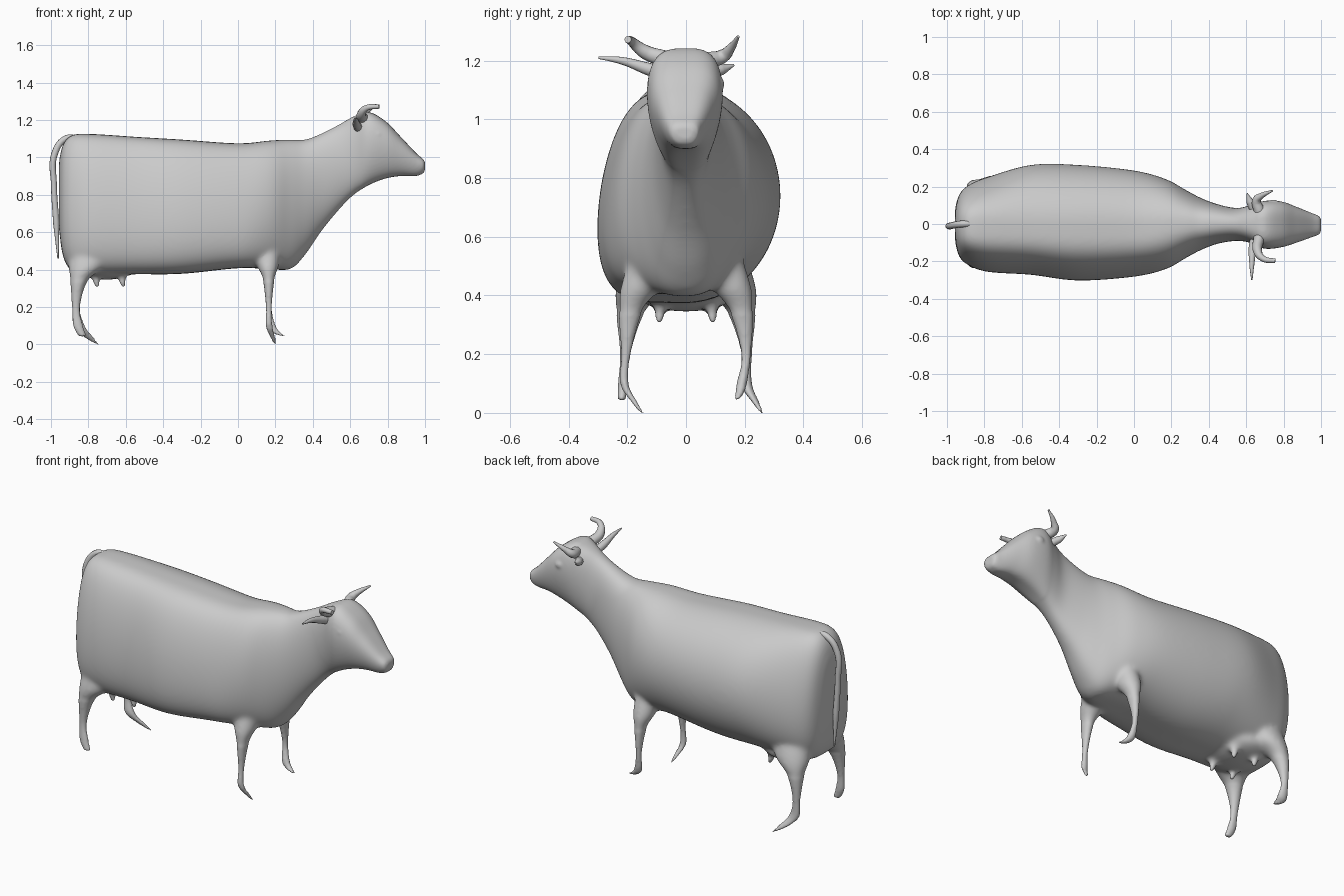
import bpy, bmesh, math
from mathutils import Matrix

if "Cube" in bpy.data.objects:
    bpy.data.objects.remove(bpy.data.objects["Cube"])


def smoothstep(a, b, v):
    t = min(1, max(0, (v - a) / (b - a)))
    return t * t * (3 - 2 * t)


def resample(rows, n=6):
    """Smooth interpolation between control stations."""
    out = []
    for i in range(len(rows) - 1):
        p0, p1, p2 = rows[max(i - 1, 0)], rows[i], rows[i + 1]
        p3 = rows[min(i + 2, len(rows) - 1)]
        for k in range(n):
            t = k / n
            out.append([0.5 * (2 * b + (c - a) * t + (2 * a - 5 * b + 4 * c - d) * t ** 2
                               + (3 * b - a - 3 * c + d) * t ** 3)
                        for a, b, c, d in zip(p0, p1, p2, p3)])
    return out + [list(rows[-1])]


def loft(bm, rings):
    """Skin a list of closed rings and cap both ends."""
    part = bmesh.new()
    vr = [[part.verts.new(p) for p in r] for r in rings]
    n = len(vr[0])
    for a, b in zip(vr, vr[1:]):
        for i in range(n):
            part.faces.new((a[i], a[(i + 1) % n], b[(i + 1) % n], b[i]))
    part.faces.new(vr[0])
    part.faces.new(vr[-1])
    bmesh.ops.recalc_face_normals(part, faces=part.faces)
    me = bpy.data.meshes.new("part")
    part.to_mesh(me)
    part.free()
    bm.from_mesh(me)
    bpy.data.meshes.remove(me)


def torso_ring(x, zb, zt, yp, yn, n=64):
    """Cross-section: bulging +y flank, sloping slab-like -y flank, squarer head."""
    neck, head = smoothstep(0, 0.35, x), smoothstep(0.5, 0.7, x)
    rear = 1 - smoothstep(-.9, -.5, x)
    pts = []
    for i in range(n):
        a = 2 * math.pi * i / n
        c, s = math.cos(a), math.sin(a)
        if c >= 0:
            w, e, lean = yp, 1.0 - 0.25 * rear - 0.2 * neck, 0.14 * rear
        else:
            e0 = 0.5 if s > 0 else 0.42
            w, e, lean = -yn, e0 + (0.8 - e0) * neck, 0.15 * (1 - neck)
        e += (0.6 - e) * head
        lean += (-0.14 - lean) * head
        pts.append((x, w * abs(c) ** e * (1 - lean * s), (zb + zt) / 2 + (zt - zb) / 2 * s))
    return pts


def leg(bm, rows, n=20):
    rings = []
    for x, y, z, rx, ry in resample(rows):
        rings.append([(x + rx * math.cos(2 * math.pi * i / n),
                       y + ry * math.sin(2 * math.pi * i / n), z) for i in range(n)])
    loft(bm, rings)


def ball(bm, loc, size):
    m = Matrix.Translation(loc) @ Matrix.Diagonal((*size, 1))
    bmesh.ops.create_uvsphere(bm, u_segments=24, v_segments=16, radius=1, matrix=m)


def tube(name, pts):
    """Tapered tube along (x, y, z, radius) points."""
    cu = bpy.data.curves.new(name, 'CURVE')
    cu.dimensions = '3D'
    cu.bevel_depth = 1
    cu.bevel_resolution = 3
    cu.use_fill_caps = True
    sp = cu.splines.new('BEZIER')
    sp.bezier_points.add(len(pts) - 1)
    for bp, (x, y, z, r) in zip(sp.bezier_points, pts):
        bp.co, bp.radius = (x, y, z), r
        bp.handle_left_type = bp.handle_right_type = 'AUTO'
    ob = bpy.data.objects.new(name, cu)
    bpy.context.collection.objects.link(ob)


bm = bmesh.new()

# Torso, neck and head: x, bottom z, top z, +y width, -y width
stations = [
    (-.957, .62, .98, .08, .09), (-.935, .47, 1.07, .155, .17), (-.885, .39, 1.12, .205, .215),
    (-.78, .375, 1.125, .25, .25), (-.55, .375, 1.11, .316, .265), (-.30, .377, 1.095, .316, .295),
    (0, .407, 1.075, .286, .275), (.17, .402, 1.09, .24, .24), (.28, .402, 1.095, .18, .18),
    (.36, .48, 1.095, .138, .138), (.45, .61, 1.13, .105, .105), (.55, .73, 1.182, .085, .09),
    (.62, .80, 1.22, .10, .10), (.70, .852, 1.242, .122, .13), (.79, .887, 1.192, .118, .122),
    (.87, .90, 1.11, .09, .098), (.95, .90, 1.025, .058, .07), (.99, .915, .99, .042, .055),
    (1.0, .935, .975, .024, .035)]
loft(bm, [torso_ring(*s) for s in resample(stations)])

# Legs: shared flared tops, each with its own pointed foot
hind = [(-.78, .12, .62, .08, .05), (-.80, .152, .44, .105, .085), (-.850, .190, .34, .047, .048),
        (-.866, .207, .20, .022, .018)]
fore = [(.16, .12, .62, .05, .04), (.16, .153, .44, .062, .068), (.164, .188, .35, .032, .042),
        (.165, .205, .20, .016, .017)]
feet = [
    (hind, -1, [(-.855, -.215, .10, .027, .017), (-.83, -.219, .042, .022, .014)]),
    (hind, 1, [(-.85, .205, .10, .031, .02), (-.80, .235, .04, .026, .013),
               (-.75, .259, .0, .008, .007)]),
    (fore, -1, [(.166, -.210, .10, .019, .015), (.185, -.178, .04, .015, .011),
                (.20, -.15, .0, .007, .007)]),
    (fore, 1, [(.178, .19, .10, .024, .018), (.21, .18, .06, .024, .014),
               (.25, .17, .043, .012, .008)])]
for top, side, foot in feet:
    leg(bm, [(x, side * y, z, rx, ry) for x, y, z, rx, ry in top] + foot)

# Udder with teats, and eyes
ball(bm, (-.71, 0, .415), (.17, .18, .07))
for s in (-1, 1):
    for x in (-.76, -.62):
        leg(bm, [(x - .01, s * .08, .40, .05, .045), (x, s * .088, .345, .022, .02),
                 (x + .008, s * .092, .306, .009, .009)])
    ball(bm, (.745, s * .117, 1.12), (.025, .014, .022))

me = bpy.data.meshes.new("body")
bm.to_mesh(me)
bm.free()
body = bpy.data.objects.new("body", me)
bpy.context.collection.objects.link(body)

# Fuse the body parts into a single skin
rm = body.modifiers.new("fuse", 'REMESH')
rm.mode = 'VOXEL'
rm.voxel_size = 0.008
rm.use_smooth_shade = True
bpy.context.view_layer.objects.active = body
bpy.ops.object.modifier_apply(modifier=rm.name)

# Blend the torso strongly, the thin legs and the face only lightly
torso = body.vertex_groups.new(name="torso")
torso.add([v.index for v in body.data.vertices if v.co.z > .335 and v.co.x < .66], 1, 'REPLACE')
for name, count, group in (("blend", 40, "torso"), ("soften", 5, "")):
    sm = body.modifiers.new(name, 'SMOOTH')
    sm.factor, sm.iterations, sm.vertex_group = 0.5, count, group

# Tail, horns and ears
tube("tail", [(-.84, 0, 1.10, .015), (-.92, 0, 1.10, .018), (-.980, -.01, 1.02, .018),
              (-.984, -.01, .85, .016), (-.972, -.01, .65, .017), (-.962, -.01, .46, .004)])
tube("right_horn", [(.67, -.07, 1.205, .03), (.66, -.14, 1.23, .025),
                    (.69, -.185, 1.265, .016), (.755, -.198, 1.272, .012)])
tube("left_horn", [(.67, .07, 1.20, .03), (.655, .125, 1.215, .024),
                   (.68, .15, 1.24, .016), (.74, .178, 1.282, .005)])
tube("right_ear", [(.65, -.06, 1.15, .025), (.635, -.13, 1.172, .022),
                   (.63, -.22, 1.20, .013), (.63, -.298, 1.21, .004)])
tube("left_ear", [(.65, .06, 1.155, .025), (.62, .12, 1.17, .02), (.605, .163, 1.185, .004)])
